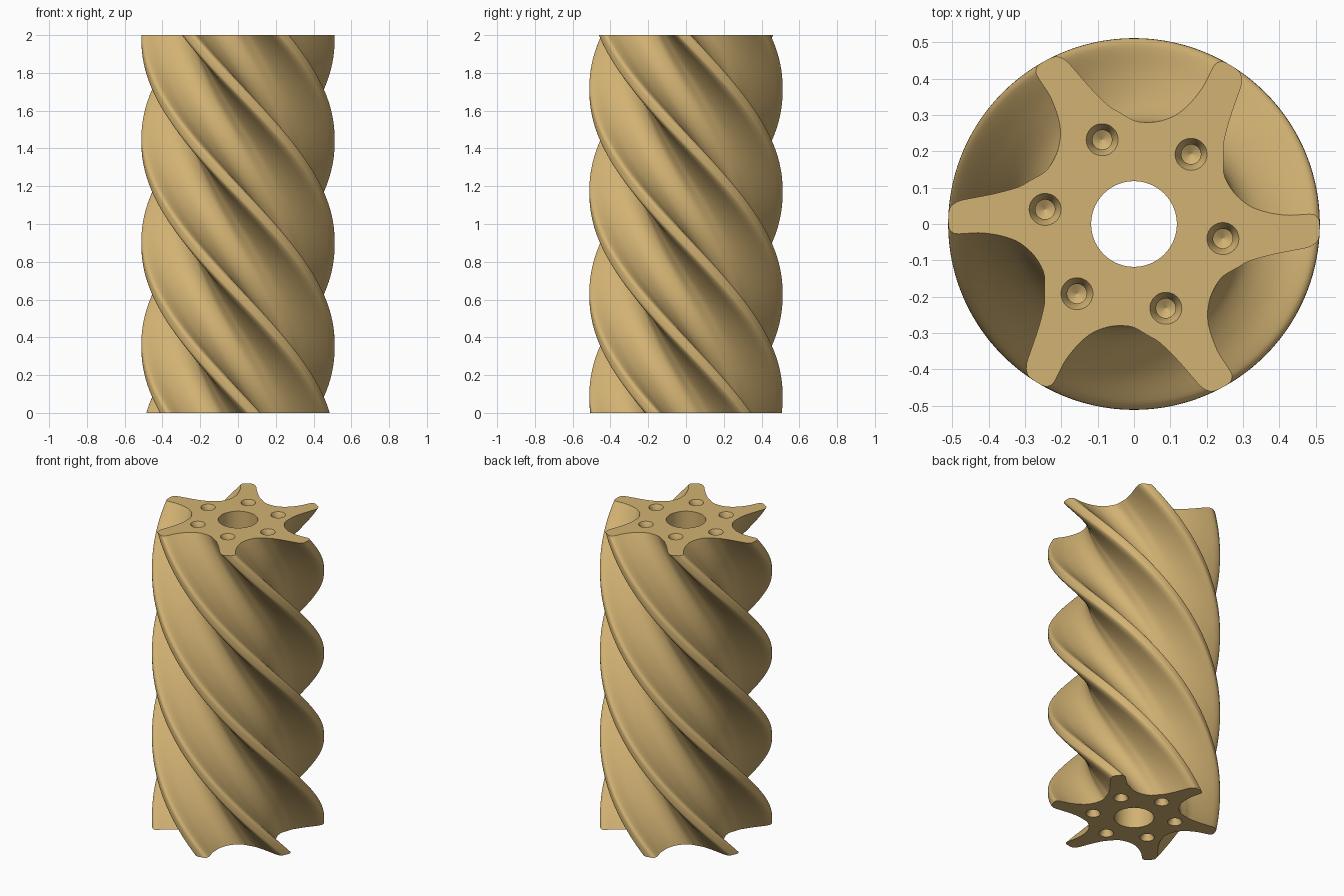
import bpy
import bmesh
from math import cos, sin, radians, pi
from mathutils import Vector, Matrix

HEIGHT = 2.0
LOBES = 6
TWIST = radians(221)      # left-handed turn from top to bottom
RINGS = 110
TOP_START = radians(3)    # angle where a flute begins on the top face
HOLE_ANGLE = radians(-9.3)
HOLE_RADIUS = 0.248
BORE_RADIUS = 0.118

cube = bpy.data.objects.get("Cube")
if cube:
    bpy.data.objects.remove(cube, do_unlink=True)

brass = bpy.data.materials.new("warm tan")
brass.use_nodes = True
tan = (0.645, 0.445, 0.171, 1)
brass.diffuse_color = tan
shader = next(n for n in brass.node_tree.nodes if n.type == 'BSDF_PRINCIPLED')
shader.inputs["Base Color"].default_value = tan
shader.inputs["Roughness"].default_value = 0.6

# One lobe: a flute followed by a rounded land, as (degrees, radius)
LOBE = [(0.2, 0.485), (0.2, 0.43), (1.1, 0.39), (2.9, 0.353), (6.2, 0.32),
        (12.5, 0.293), (20, 0.282), (27, 0.285), (34, 0.309), (39.2, 0.334),
        (44.5, 0.39), (47.8, 0.45), (49.3, 0.483), (51, 0.503),
        (53, 0.511), (57.5, 0.511), (59.4, 0.503)]


def polar(r, a, z=0.0):
    return Vector((r * cos(a), r * sin(a), z))


def smooth_loop(pts, steps):
    """Closed Catmull-Rom curve through the points."""
    out, n = [], len(pts)
    for i in range(n):
        a, b, c, d = (pts[(i + k) % n] for k in (-1, 0, 1, 2))
        for s in range(steps):
            t = s / steps
            out.append(b + 0.5 * t * (c - a + t * (2 * a - 5 * b + 4 * c - d
                       + t * (3 * (b - c) + d - a))))
    return out


def make_object(name, bm):
    bmesh.ops.recalc_face_normals(bm, faces=bm.faces)
    mesh = bpy.data.meshes.new(name)
    bm.to_mesh(mesh)
    bm.free()
    mesh.materials.append(brass)
    ob = bpy.data.objects.new(name, mesh)
    bpy.context.collection.objects.link(ob)
    return ob


def add_revolved(bm, profile, place, segments=40):
    """Closed solid turned about z from (radius, height) pairs."""
    loops = []
    for r, z in profile:
        loops.append([bm.verts.new(place @ polar(r, 2 * pi * k / segments, z))
                      for k in range(segments)])
    for lo, hi in zip(loops, loops[1:]):
        for k in range(segments):
            j = (k + 1) % segments
            bm.faces.new((lo[k], lo[j], hi[j], hi[k]))
    bm.faces.new(loops[0][::-1])
    bm.faces.new(loops[-1])


# Twisted rotor body
section = [polar(r, TOP_START + radians(a + 60 * i))
           for i in range(LOBES) for a, r in LOBE]
section = smooth_loop(section, 3)
bm = bmesh.new()
previous = None
for i in range(RINGS + 1):
    f = i / RINGS
    turn = Matrix.Rotation(TWIST * (1 - f), 4, 'Z')
    lift = Vector((0, 0, HEIGHT * f))
    ring = [bm.verts.new(turn @ p + lift) for p in section]
    if previous:
        for k in range(len(ring)):
            j = (k + 1) % len(ring)
            bm.faces.new((previous[k], previous[j], ring[j], ring[k]))
    else:
        bm.faces.new(ring[::-1])
    previous = ring
bm.faces.new(previous)
rotor = make_object("rotor_body", bm)

# Central bore and the drilled centre holes in both ends
bm = bmesh.new()
add_revolved(bm, [(BORE_RADIUS, -0.1), (BORE_RADIUS, HEIGHT + 0.1)],
             Matrix.Identity(4), 72)
drill = [(0.001, -0.1), (0.027, -0.085), (0.027, -0.03), (0.044, 0), (0.044, 0.05)]
for i in range(LOBES):
    a = HOLE_ANGLE + i * 2 * pi / LOBES
    top = Matrix.Translation(polar(HOLE_RADIUS, a, HEIGHT))
    bottom = (Matrix.Translation(polar(HOLE_RADIUS, a + TWIST))
              @ Matrix.Rotation(pi, 4, 'X'))
    add_revolved(bm, drill, top)
    add_revolved(bm, drill, bottom)
cutter = make_object("hole_cutter", bm)
cutter.hide_render = True

# Cut the holes and shade
cut = rotor.modifiers.new("holes", 'BOOLEAN')
cut.operation = 'DIFFERENCE'
cut.solver = 'EXACT'
cut.object = cutter
bpy.ops.object.select_all(action='DESELECT')
rotor.select_set(True)
bpy.context.view_layer.objects.active = rotor
bpy.ops.object.modifier_apply(modifier=cut.name)
bpy.data.objects.remove(cutter, do_unlink=True)
bpy.ops.object.shade_smooth_by_angle(angle=radians(30))
